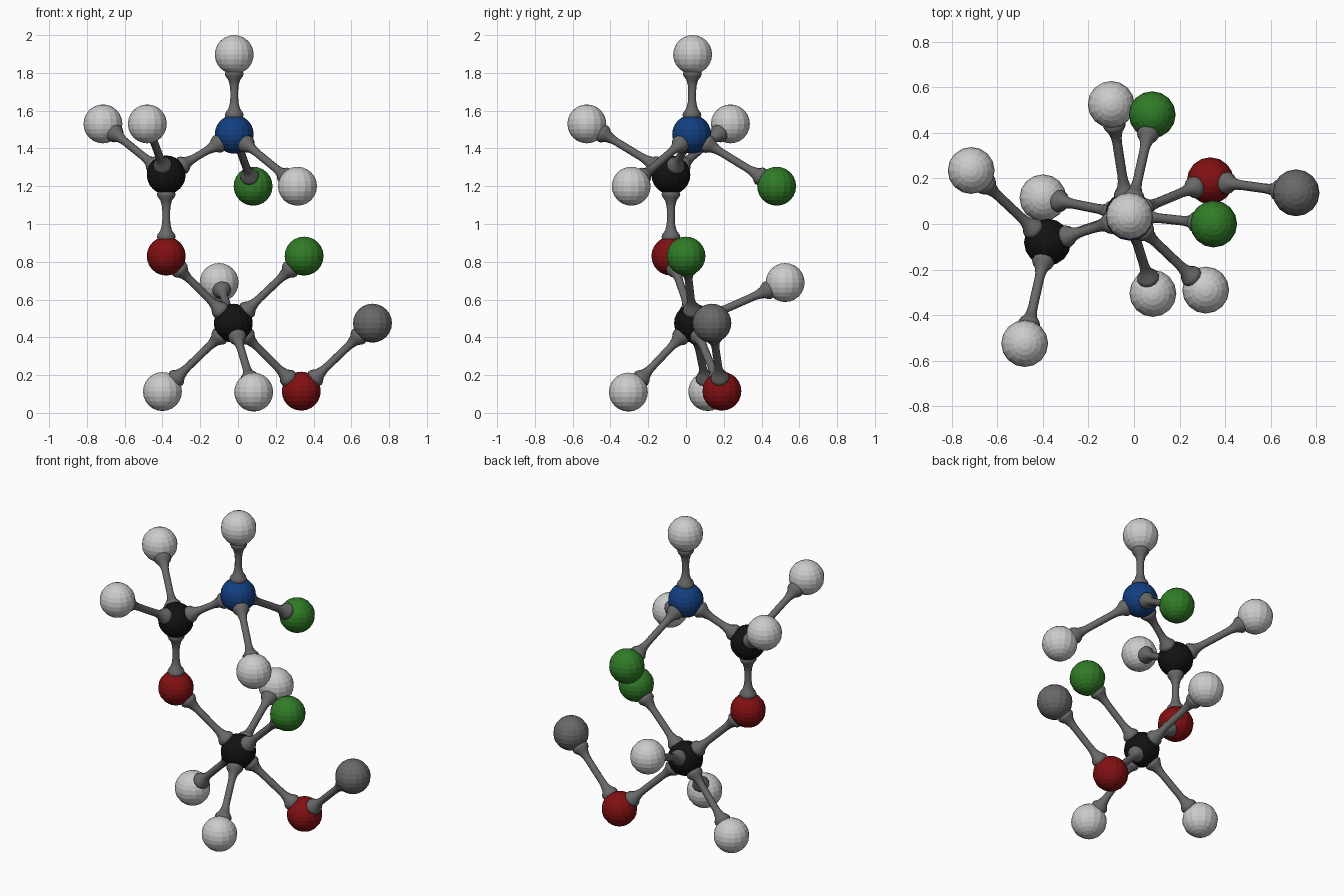
import bpy, bmesh, math
from mathutils import Vector

if "Cube" in bpy.data.objects:
    bpy.data.objects.remove(bpy.data.objects["Cube"])


def material(name, color):
    m = bpy.data.materials.new(name)
    m.diffuse_color = (*color, 1)
    m.use_nodes = True
    m.node_tree.nodes["Principled BSDF"].inputs["Base Color"].default_value = m.diffuse_color
    return m


MATS = {
    "black": material("black", (0.006, 0.006, 0.006)),
    "blue": material("blue", (0.006, 0.05, 0.22)),
    "red": material("red", (0.22, 0.005, 0.006)),
    "green": material("green", (0.03, 0.2, 0.02)),
    "white": material("white", (0.75, 0.75, 0.75)),
    "grey": material("dark grey", (0.14, 0.14, 0.14)),
}

# Ball name: colour and centre
BALLS = {
    "top_white": ("white", (-0.02, 0.035, 1.897)),
    "upper_blue": ("blue", (-0.02, 0.03, 1.475)),
    "upper_black": ("black", (-0.38, -0.08, 1.26)),
    "upper_back_white": ("white", (-0.715, 0.235, 1.53)),
    "upper_front_white": ("white", (-0.48, -0.525, 1.53)),
    "upper_green": ("green", (0.08, 0.48, 1.20)),
    "upper_right_white": ("white", (0.315, -0.29, 1.20)),
    "middle_red": ("red", (-0.38, -0.08, 0.83)),
    "lower_black": ("black", (-0.025, 0.04, 0.475)),
    "lower_green": ("green", (0.35, 0.0, 0.83)),
    "lower_back_white": ("white", (-0.10, 0.525, 0.69)),
    "lower_left_white": ("white", (-0.40, 0.115, 0.113)),
    "lower_front_white": ("white", (0.083, -0.305, 0.11)),
    "lower_red": ("red", (0.335, 0.19, 0.115)),
    "end_grey": ("grey", (0.712, 0.137, 0.475)),
}

LINKS = {
    "upper_blue": ["top_white", "upper_black", "upper_green", "upper_right_white"],
    "upper_black": ["upper_back_white", "upper_front_white", "middle_red"],
    "lower_black": ["middle_red", "lower_green", "lower_back_white",
                    "lower_left_white", "lower_front_white", "lower_red"],
    "lower_red": ["end_grey"],
}

# Flared rod end: distance from ball centre, rod radius
FLARE = [(0.085, 0.044), (0.102, 0.05), (0.115, 0.046), (0.135, 0.031),
         (0.165, 0.023), (0.19, 0.021)]


def add_object(name, bm, mat):
    me = bpy.data.meshes.new(name)
    bm.to_mesh(me)
    bm.free()
    me.materials.append(mat)
    ob = bpy.data.objects.new(name, me)
    bpy.context.collection.objects.link(ob)
    return ob


def ball(name, color, loc):
    bm = bmesh.new()
    bmesh.ops.create_uvsphere(bm, u_segments=16, v_segments=12, radius=0.103)
    add_object(name + "_ball", bm, MATS[color]).location = loc


def rod(a, b):
    pa, pb = Vector(BALLS[a][1]), Vector(BALLS[b][1])
    length = (pb - pa).length
    profile = FLARE + [(length - d, r) for d, r in reversed(FLARE)]
    bm = bmesh.new()
    n = 12
    rings = [[bm.verts.new((r * math.cos(math.tau * i / n),
                            r * math.sin(math.tau * i / n), d))
              for i in range(n)] for d, r in profile]
    for lo, hi in zip(rings, rings[1:]):
        for i in range(n):
            j = (i + 1) % n
            bm.faces.new((lo[i], lo[j], hi[j], hi[i])).smooth = True
    bm.faces.new(rings[0][::-1])
    bm.faces.new(rings[-1])
    ob = add_object(a + "_to_" + b + "_rod", bm, MATS["grey"])
    ob.location = pa
    ob.rotation_euler = (pb - pa).to_track_quat("Z", "Y").to_euler()


# Balls
for name, (color, loc) in BALLS.items():
    ball(name, color, loc)

# Connecting rods
for a, ends in LINKS.items():
    for b in ends:
        rod(a, b)
